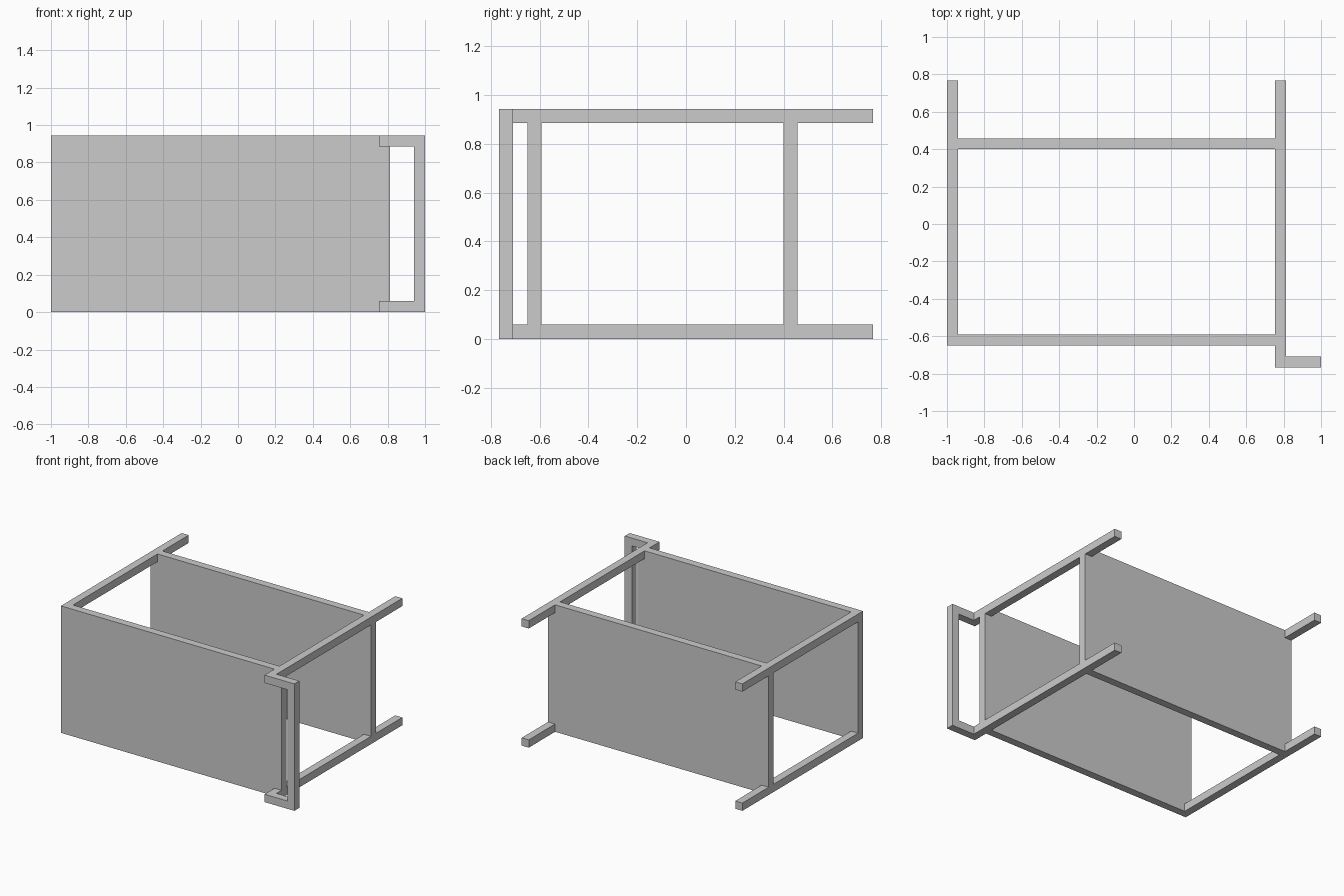
import bpy, bmesh
from mathutils import Vector

if "Cube" in bpy.data.objects:
    bpy.data.objects.remove(bpy.data.objects["Cube"])

T = 0.058            # stock thickness
H = 0.943            # overall height
LEFT, RIGHT = -1.0, 0.813
Y_FRONT, Y_BACK = -0.767, 0.767


def extrude_xz(name, profile, y0, y1):
    """Solid made from an x/z outline, extruded along y."""
    bm = bmesh.new()
    face = bm.faces.new([bm.verts.new((x, y0, z)) for x, z in profile])
    new = bmesh.ops.extrude_face_region(bm, geom=[face])["geom"]
    verts = [g for g in new if isinstance(g, bmesh.types.BMVert)]
    bmesh.ops.translate(bm, verts=verts, vec=Vector((0, y1 - y0, 0)))
    bmesh.ops.recalc_face_normals(bm, faces=bm.faces)
    mesh = bpy.data.meshes.new(name)
    bm.to_mesh(mesh)
    bm.free()
    obj = bpy.data.objects.new(name, mesh)
    bpy.context.collection.objects.link(obj)
    return obj


def bar(name, x0, x1, y0, y1, z0, z1):
    return extrude_xz(name, [(x0, z0), (x1, z0), (x1, z1), (x0, z1)], y0, y1)


# Long walls, corners notched so the rails pass through flush
a, b = LEFT + T, RIGHT - T
wall = [(a, 0), (b, 0), (b, T), (RIGHT, T), (RIGHT, H - T), (b, H - T),
        (b, H), (a, H), (a, H - T), (LEFT, H - T), (LEFT, T), (a, T)]
FRONT_WALL, BACK_WALL = -0.650, 0.400
extrude_xz("front_wall", wall, FRONT_WALL, FRONT_WALL + T)
extrude_xz("back_wall", wall, BACK_WALL, BACK_WALL + T)

# Top and bottom rails on each side, running out past the back wall
for level, z in (("bottom", 0), ("top", H - T)):
    bar(f"{level}_left_rail", LEFT, a, FRONT_WALL, Y_BACK, z, z + T)
    bar(f"{level}_right_rail", b, RIGHT, Y_FRONT, Y_BACK, z, z + T)

# C-shaped end bracket joining the two right rails
bracket = [(RIGHT, 0), (1, 0), (1, H), (RIGHT, H),
           (RIGHT, H - T), (1 - T, H - T), (1 - T, T), (RIGHT, T)]
extrude_xz("end_bracket", bracket, Y_FRONT, Y_FRONT + T)
